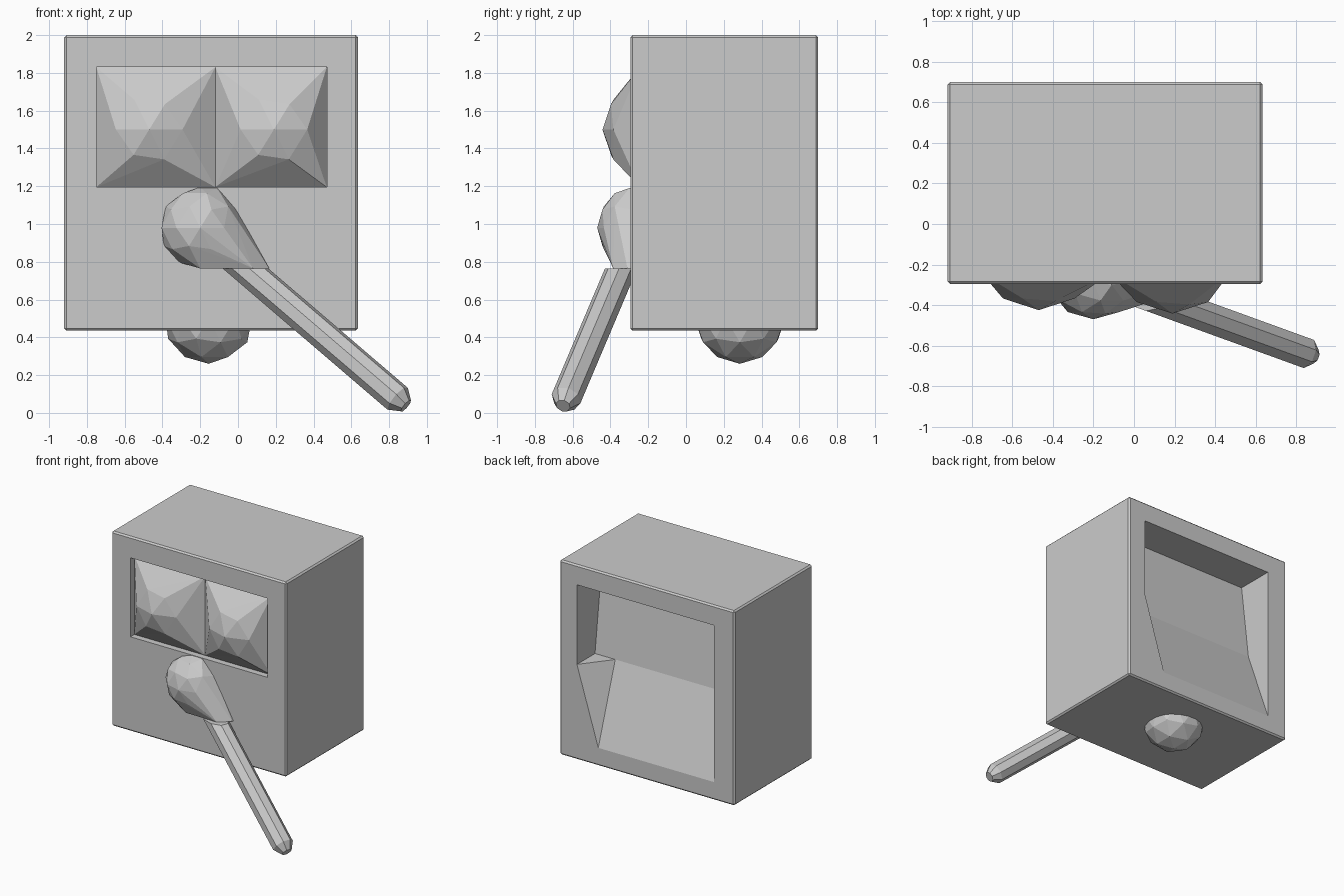
import bpy, bmesh
from math import cos, sin, pi
from mathutils import Vector

if "Cube" in bpy.data.objects:
    bpy.data.objects.remove(bpy.data.objects["Cube"])


def hull(name, pts):
    """Faceted convex solid around a set of points."""
    bm = bmesh.new()
    for p in pts:
        bm.verts.new(p)
    bmesh.ops.remove_doubles(bm, verts=bm.verts[:], dist=0.0005)
    res = bmesh.ops.convex_hull(bm, input=bm.verts[:])
    junk = {g for g in res["geom_interior"] + res["geom_unused"]
            if isinstance(g, bmesh.types.BMVert)}
    bmesh.ops.delete(bm, geom=list(junk), context='VERTS')
    bmesh.ops.dissolve_limit(bm, angle_limit=0.01, verts=bm.verts[:], edges=bm.edges[:])
    bmesh.ops.recalc_face_normals(bm, faces=bm.faces[:])
    me = bpy.data.meshes.new(name)
    bm.to_mesh(me)
    bm.free()
    ob = bpy.data.objects.new(name, me)
    bpy.context.collection.objects.link(ob)
    return ob


def box_pts(x0, x1, y0, y1, z0, z1):
    return [(x, y, z) for x in (x0, x1) for y in (y0, y1) for z in (z0, z1)]


def ball_pts(centre, radii, sub=2):
    bm = bmesh.new()
    bmesh.ops.create_icosphere(bm, subdivisions=sub, radius=1)
    pts = [Vector(c + r * v for c, r, v in zip(centre, radii, vert.co)) for vert in bm.verts]
    bm.free()
    return pts


def apply(ob, mod):
    bpy.context.view_layer.objects.active = ob
    bpy.ops.object.modifier_apply(modifier=mod.name)


def cut(ob, cutter):
    mod = ob.modifiers.new("cut", 'BOOLEAN')
    mod.operation = 'DIFFERENCE'
    mod.solver = 'EXACT'
    mod.object = cutter
    apply(ob, mod)
    bpy.data.objects.remove(cutter)


# Housing with slightly softened corners
body = hull("housing", box_pts(-0.92, 0.635, -0.295, 0.70, 0.435, 2.0))
bev = body.modifiers.new("bevel", 'BEVEL')
bev.width = 0.012
bev.segments = 1
apply(body, bev)

# Front recess for the two pillows
cut(body, hull("front_cutter", box_pts(-0.75, 0.47, -0.5, -0.235, 1.195, 1.83)))

# Back recess, upper part with a slightly leaning panel
upper = [(x, y, z) for x in (-0.74, 0.48)
         for y, z in ((0.8, 1.2), (0.8, 1.84), (0.39, 1.84), (0.47, 1.2))]
cut(body, hull("upper_back_cutter", upper))

# Back recess, lower part: panel sloping out to the rim, chamfered on one side
rim = [(-0.74, 0.7, 0.58), (0.29, 0.7, 0.58), (0.48, 0.7, 1.2), (-0.74, 0.7, 1.2)]
inner = [(-0.74, 0.47, 1.2), (0.30, 0.47, 1.2)]
lower = rim + inner + [(x, y + 0.1, z) for x, y, z in rim]
lower += [(x, y, 1.22) for x, y, z in inner + rim[2:]]
cut(body, hull("lower_back_cutter", lower))

# Square-based domed pillows on the front
for name, x0, x1, cx, tip in (("left_pillow", -0.75, -0.12, -0.47, -0.425),
                              ("right_pillow", -0.12, 0.47, 0.19, -0.442)):
    dome = [p for p in ball_pts((cx, tip + 0.30, 1.5), (0.30, 0.30, 0.30)) if p.y < -0.27]
    hull(name, box_pts(x0, x1, -0.245, -0.2, 1.195, 1.83) + dome)

# Bulbous knob tapering to a corner above the rod
knob = [p for p in ball_pts((-0.2, -0.285, 0.98), (0.215, 0.185, 0.215)) if p.z > 0.76]
knob += [(0.165, -0.31, 0.765), (0.165, -0.25, 0.765), (0.08, -0.385, 0.765),
         (-0.2, -0.38, 0.765), (-0.11, -0.30, 1.19), (-0.11, -0.25, 1.19)]
hull("knob", knob)

# Slanted rod, cut level under the knob, with a blunt end
start, end = Vector((0.045, -0.345, 0.76)), Vector((0.845, -0.635, 0.075))
axis = (end - start).normalized()
side = axis.cross(Vector((0, 0, 1))).normalized()
up = side.cross(axis)
rod = []
for i in range(8):
    a = 2 * pi * (i + 0.5) / 8
    ring = side * cos(a) + up * sin(a)
    low = end + ring * 0.08
    rod.append(low - axis * ((low.z - 0.765) / axis.z))
    rod.append(low)
    rod.append(end + ring * 0.04 + axis * 0.06)
hull("rod", rod)

# Round foot under the housing
hull("foot", ball_pts((-0.155, 0.285, 0.50), (0.24, 0.24, 0.24)))
